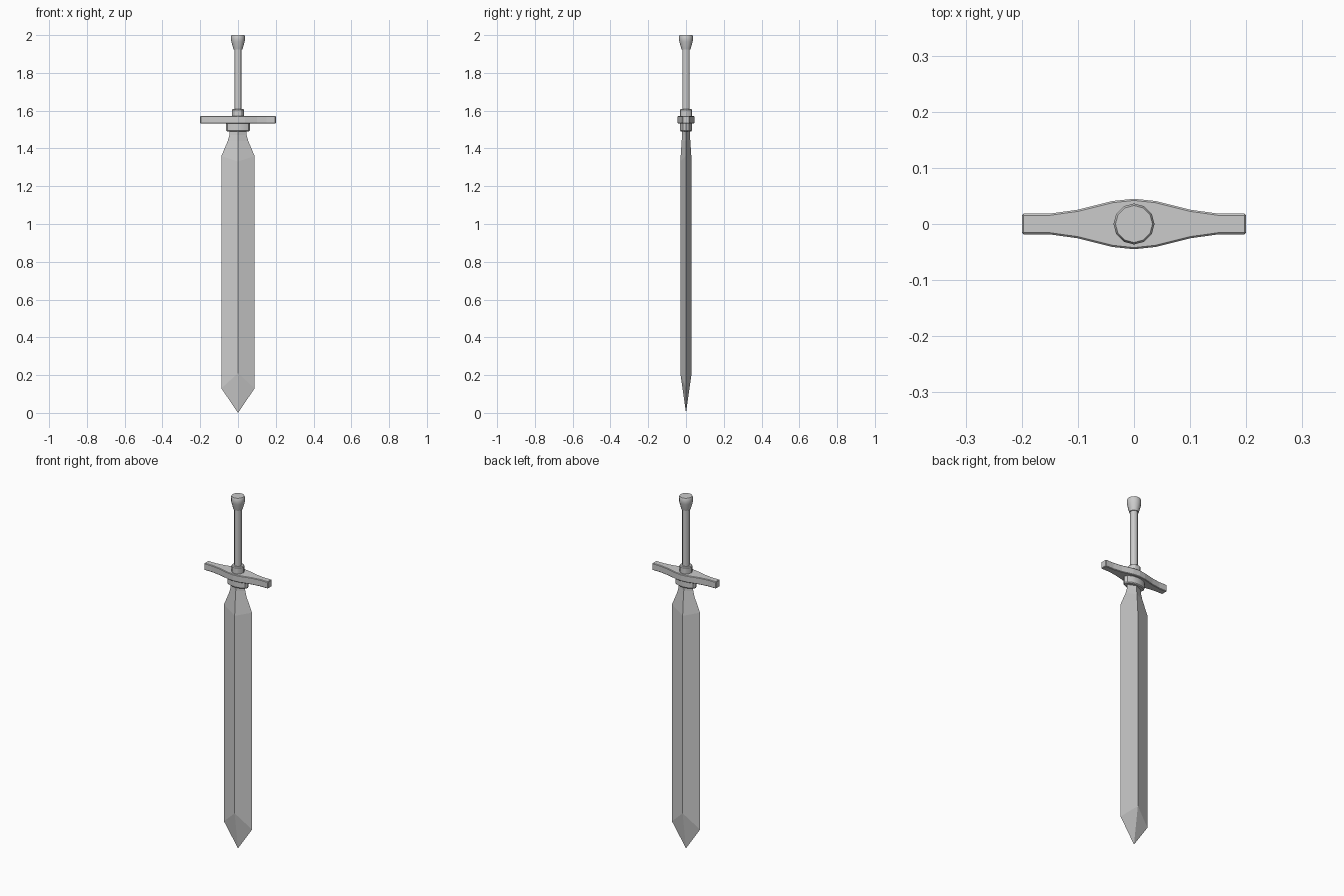
import bpy, bmesh
from math import cos, sin, pi

if "Cube" in bpy.data.objects:
    bpy.data.objects.remove(bpy.data.objects["Cube"])


def loft(name, rings, smooth=None):
    """Skin a list of equal-sized point rings (a one-point ring makes a tip)."""
    bm = bmesh.new()
    rows = [[bm.verts.new(p) for p in ring] for ring in rings]
    for a, b in zip(rows, rows[1:]):
        n = len(b)
        for i in range(n):
            j = (i + 1) % n
            if len(a) == 1:
                bm.faces.new((a[0], b[j], b[i]))
            else:
                bm.faces.new((a[i], a[j], b[j], b[i]))
    for row in (rows[0], rows[-1]):
        if len(row) > 2:
            bm.faces.new(row)
    bmesh.ops.recalc_face_normals(bm, faces=bm.faces)
    mesh = bpy.data.meshes.new(name)
    bm.to_mesh(mesh)
    bm.free()
    ob = bpy.data.objects.new(name, mesh)
    bpy.context.collection.objects.link(ob)
    if smooth:
        bpy.ops.object.select_all(action='DESELECT')
        ob.select_set(True)
        bpy.context.view_layer.objects.active = ob
        bpy.ops.object.shade_smooth_by_angle(angle=smooth)
    return ob


def turned(name, profile, sides=12):
    """Round or oval part from (x radius, y radius, z) rows."""
    angles = [2 * pi * i / sides for i in range(sides)]
    return loft(name, [[(rx * cos(a), ry * sin(a), z) for a in angles]
                       for rx, ry, z in profile], smooth=pi / 6)


def diamond(x, edge_z, y, ridge_z):
    return [(x, 0, edge_z), (0, y, ridge_z), (-x, 0, edge_z), (0, -y, ridge_z)]


# Blade: diamond section with a pointed tip and a narrowing neck
loft("blade", [[(0, 0, 0)],
               diamond(0.088, 0.13, 0.03, 0.21),
               diamond(0.088, 1.36, 0.03, 1.33),
               diamond(0.054, 1.44, 0.023, 1.44),
               diamond(0.046, 1.47, 0.02, 1.47),
               diamond(0.043, 1.50, 0.02, 1.50)])

# Oval collar under the guard
turned("blade_collar", [(0.059, 0.028, 1.491), (0.063, 0.032, 1.496),
                        (0.063, 0.032, 1.535)])

# Crossguard: swollen middle, straight arms
half = [(0.0, 0.045), (0.038, 0.041), (0.1, 0.0255), (0.15, 0.0185), (0.2, 0.0185)]
right = [(x, -y) for x, y in half] + [(x, y) for x, y in reversed(half)]
outline = right + [(-x, y) for x, y in half[1:]] + [(-x, -y) for x, y in reversed(half[1:])]
guard = loft("crossguard", [[(x, y, z) for x, y in outline] for z in (1.532, 1.571)])
bevel = guard.modifiers.new("soft_edges", 'BEVEL')
bevel.width = 0.003
bevel.segments = 1
bevel.angle_limit = pi / 4

# Handle: ferrule, grip and pommel
turned("ferrule", [(r, r, z) for r, z in
                   [(0.033, 1.568), (0.033, 1.604), (0.029, 1.608)]])
turned("grip", [(r, r, z) for r, z in [(0.0195, 1.60), (0.0195, 1.935)]])
turned("pommel", [(r, r, z) for r, z in
                  [(0.024, 1.925), (0.026, 1.932), (0.035, 1.965),
                   (0.0365, 1.975), (0.0365, 1.993), (0.033, 2.0)]])
